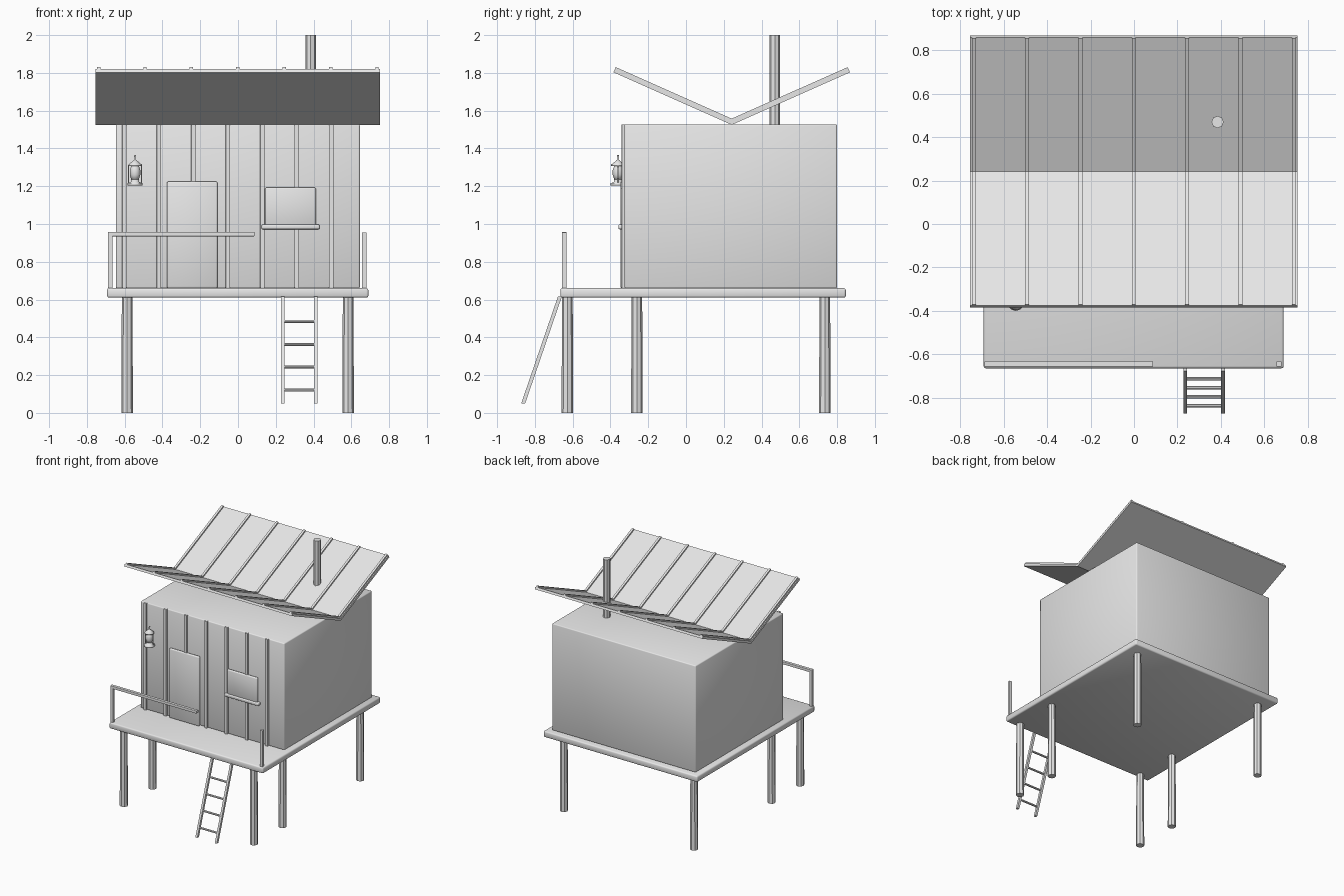
import bpy, bmesh, math
from mathutils import Vector

if "Cube" in bpy.data.objects:
    bpy.data.objects.remove(bpy.data.objects["Cube"], do_unlink=True)

grey = bpy.data.materials.new("plain grey")
grey.use_nodes = True
grey.diffuse_color = (0.8, 0.8, 0.8, 1)
grey.node_tree.nodes["Principled BSDF"].inputs["Base Color"].default_value = (0.8, 0.8, 0.8, 1)


def finish(name, bm, smooth=False):
    bmesh.ops.recalc_face_normals(bm, faces=bm.faces)
    mesh = bpy.data.meshes.new(name)
    bm.to_mesh(mesh)
    bm.free()
    mesh.materials.append(grey)
    for p in mesh.polygons:
        p.use_smooth = smooth
    obj = bpy.data.objects.new(name, mesh)
    bpy.context.collection.objects.link(obj)
    return obj


def box(name, x, y, z, bevel=0.0, smooth=False):
    """Box from (min, max) ranges, with optional chamfered edges."""
    bm = bmesh.new()
    bmesh.ops.create_cube(bm, size=1)
    for v in bm.verts:
        v.co = [(r[0] + r[1]) / 2 + c * (r[1] - r[0]) for r, c in zip((x, y, z), v.co)]
    if bevel:
        bmesh.ops.bevel(bm, geom=bm.edges[:], offset=bevel, segments=2,
                        profile=0.5, affect='EDGES')
    return finish(name, bm, smooth)


def rod(name, a, b, r1, r2=None, sides=8):
    """Straight round bar between two points."""
    a, b = Vector(a), Vector(b)
    bm = bmesh.new()
    bmesh.ops.create_cone(bm, cap_ends=True, segments=sides, radius1=r1,
                          radius2=r2 or r1, depth=(b - a).length)
    turn = (b - a).to_track_quat('Z', 'Y').to_matrix()
    for v in bm.verts:
        v.co = turn @ v.co + (a + b) / 2
    return finish(name, bm)


def extrude_x(name, profile, x0, x1):
    """Side profile (y, z) swept along x."""
    bm = bmesh.new()
    face = bm.faces.new([bm.verts.new((x0, y, z)) for y, z in profile])
    out = bmesh.ops.extrude_face_region(bm, geom=[face])
    for v in out["geom"]:
        if isinstance(v, bmesh.types.BMVert):
            v.co.x = x1
    return finish(name, bm)


def lathe(name, profile, centre, sides=12):
    """Round part from (radius, height) rings."""
    bm = bmesh.new()
    verts = [bm.verts.new((r, 0, z)) for r, z in profile]
    edges = [bm.edges.new(pair) for pair in zip(verts, verts[1:])]
    bmesh.ops.spin(bm, geom=verts + edges, cent=(0, 0, 0), axis=(0, 0, 1),
                   angle=math.tau, steps=sides, use_merge=True)
    bmesh.ops.remove_doubles(bm, verts=bm.verts, dist=0.0002)
    bmesh.ops.translate(bm, verts=bm.verts, vec=centre)
    return finish(name, bm, True)


# Cabin and platform
FLOOR, TOP, WALL = 0.66, 1.528, -0.326
box("cabin", (-0.647, 0.645), (WALL, 0.80), (FLOOR, TOP), 0.008, True)
box("deck", (-0.693, 0.69), (-0.665, 0.846), (0.61, FLOOR), 0.01, True)

# Stilts
for y in (-0.628, -0.26, 0.735):
    for x in (-0.587, 0.583):
        rod("stilt", (x, y, 0), (x, y, 0.615), 0.031, 0.028)

# Front wall battens
for i in range(7):
    x = -0.601 + i * 0.1825
    box("batten", (x - 0.012, x + 0.012), (-0.341, WALL + 0.005), (FLOOR, TOP), 0.003)

# Door, window and sill
box("door", (-0.377, -0.108), (-0.348, WALL), (FLOOR, 1.225), 0.009, True)
box("window", (0.143, 0.413), (-0.348, WALL), (0.985, 1.193), 0.009, True)
box("window_sill", (0.125, 0.432), (-0.358, WALL), (0.972, 0.997), 0.006, True)

# Railing
for x in (-0.677, 0.668):
    box("rail_post", (x - 0.012, x + 0.012), (-0.657, -0.633), (FLOOR, 0.955), 0.002)
box("handrail", (-0.689, 0.087), (-0.657, -0.633), (0.935, 0.957), 0.002)

# Ladder
head, foot = Vector((0, -0.668, 0.615)), Vector((0, -0.862, 0.05))
side = Vector((0, 0.0105, 0.0))
for x in (0.236, 0.411):
    profile = [(p.y, p.z) for p in (head - side, head + side, foot + side, foot - side)]
    extrude_x("ladder_rail", profile, x - 0.009, x + 0.009)
for z in (0.485, 0.362, 0.242, 0.12):
    y = head.lerp(foot, (head.z - z) / (head.z - foot.z)).y
    rod("ladder_rung", (0.236, y, z), (0.411, y, z), 0.008)

# Butterfly roof with raised seams
VALLEY = Vector((0.242, 1.525))


def roof_strip(name, tip, low, high, x0, x1):
    along = (tip - VALLEY).normalized()
    up = Vector((-along.y, along.x))
    if up.y < 0:
        up = -up

    def valley_at(h):
        return (VALLEY.x, VALLEY.y + h / up.y)

    profile = [valley_at(low), tip + up * low, tip + up * high, valley_at(high)]
    extrude_x(name, profile, x0, x1)


for label, tip in (("front", Vector((-0.384, 1.803))), ("back", Vector((0.868, 1.803)))):
    roof_strip(label + "_roof_panel", tip, 0, 0.019, -0.755, 0.753)
    for i in range(-3, 4):
        x = i * 0.2457 - 0.001
        roof_strip(label + "_roof_seam", tip, 0.015, 0.03, x - 0.009, x + 0.009)

# Stove pipe
rod("stove_pipe", (0.385, 0.47, TOP - 0.01), (0.385, 0.47, 2.0), 0.028)

# Wall lantern
LX, LY = -0.545, -0.36
lathe("lantern_base", [(0, 1.204), (0.04, 1.204), (0.04, 1.216), (0.022, 1.222),
                       (0.022, 1.235), (0, 1.235)], (LX, LY, 0))
lathe("lantern_globe", [(0, 1.23), (0.018, 1.23), (0.028, 1.26), (0.028, 1.285),
                        (0.018, 1.312), (0, 1.312)], (LX, LY, 0))
lathe("lantern_cap", [(0, 1.308), (0.036, 1.308), (0.036, 1.314), (0.014, 1.332),
                      (0.006, 1.338), (0.004, 1.365), (0, 1.365)], (LX, LY, 0))
for s in (-1, 1):
    rod("lantern_bar", (LX + s * 0.035, LY, 1.21), (LX + s * 0.035, LY, 1.312), 0.003, sides=6)
